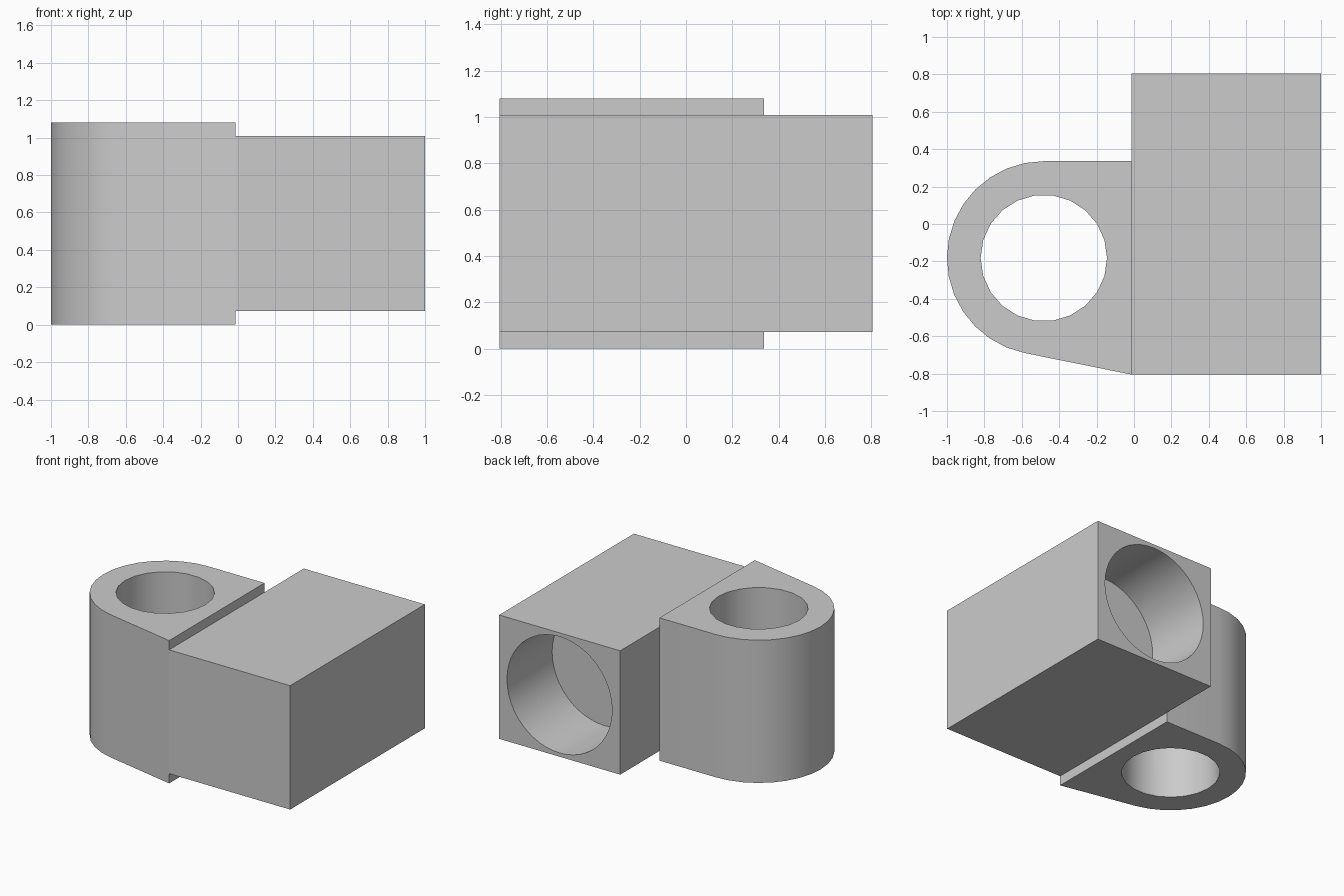
import bpy
import bmesh
from math import cos, sin, pi, radians
from mathutils import Vector

default_cube = bpy.data.objects.get("Cube")
if default_cube:
    bpy.data.objects.remove(default_cube, do_unlink=True)

# Single grey finish
grey = bpy.data.materials.new("plain grey")
grey.use_nodes = True
color = (0.6, 0.6, 0.6, 1.0)
grey.diffuse_color = color
grey.node_tree.nodes["Principled BSDF"].inputs["Base Color"].default_value = color


def prism(name, outline, direction):
    """Extrude a closed outline of 3D points along a direction."""
    bm = bmesh.new()
    base = bm.faces.new([bm.verts.new(p) for p in outline])
    grown = bmesh.ops.extrude_face_region(bm, geom=[base], use_keep_orig=True)
    moved = [v for v in grown["geom"] if isinstance(v, bmesh.types.BMVert)]
    bmesh.ops.translate(bm, verts=moved, vec=Vector(direction))
    bmesh.ops.recalc_face_normals(bm, faces=bm.faces[:])
    mesh = bpy.data.meshes.new(name)
    bm.to_mesh(mesh)
    bm.free()
    mesh.materials.append(grey)
    obj = bpy.data.objects.new(name, mesh)
    bpy.context.collection.objects.link(obj)
    return obj


def activate(obj):
    bpy.ops.object.select_all(action='DESELECT')
    obj.select_set(True)
    bpy.context.view_layer.objects.active = obj


def bore(part, cutter):
    """Cut a hole, drop the cutter and smooth the curved walls."""
    cutter.hide_render = True
    mod = part.modifiers.new("bore", 'BOOLEAN')
    mod.operation = 'DIFFERENCE'
    mod.solver = 'EXACT'
    mod.object = cutter
    activate(part)
    bpy.ops.object.modifier_apply(modifier=mod.name)
    bpy.data.objects.remove(cutter, do_unlink=True)
    activate(part)
    bpy.ops.object.shade_smooth_by_angle(angle=radians(30))


joint_x, front_y, back_y = -0.013, -0.805, 0.805

# Rectangular block with a blind round socket in its back face
bottom, top = 0.073, 1.01
block = prism("socket_block",
              [(joint_x, front_y, bottom), (1, front_y, bottom),
               (1, back_y, bottom), (joint_x, back_y, bottom)],
              (0, 0, top - bottom))
mid_x, mid_z, socket_r, depth, sides = 0.495, (bottom + top) / 2, 0.44, 0.54, 48
ring = [(mid_x + socket_r * cos(2 * pi * i / sides), back_y - depth,
         mid_z + socket_r * sin(2 * pi * i / sides)) for i in range(sides)]
bore(block, prism("socket_cutter", ring, (0, depth + 0.2, 0)))

# Rounded lug, tangent to the block's front corner, with a vertical through hole
cx, cy, outer_r, hole_r, height = -0.482, -0.182, 0.518, 0.338, 1.08
start, end, steps = 90, 258.5, 15
arc = []
for i in range(steps + 1):
    a = radians(start + (end - start) * i / steps)
    arc.append((cx + outer_r * cos(a), cy + outer_r * sin(a), 0))
lug = prism("rounded_lug",
            arc + [(joint_x, front_y, 0), (joint_x, cy + outer_r, 0)],
            (0, 0, height))
sides = 22
ring = [(cx + hole_r * cos(2 * pi * i / sides),
         cy + hole_r * sin(2 * pi * i / sides), -0.1) for i in range(sides)]
bore(lug, prism("hole_cutter", ring, (0, 0, height + 0.2)))
